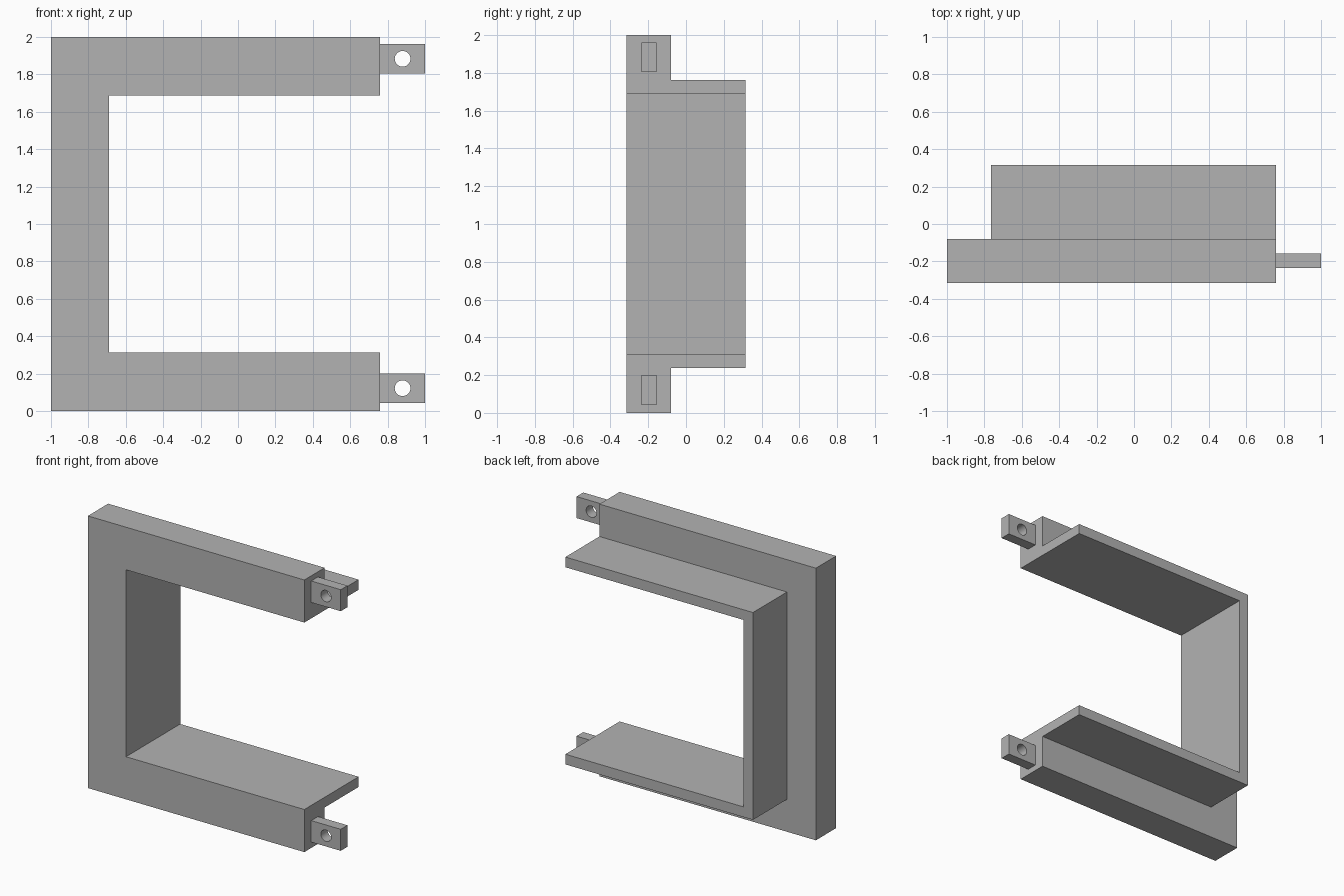
import bpy, bmesh, math
from mathutils import Vector

if "Cube" in bpy.data.objects:
    bpy.data.objects.remove(bpy.data.objects["Cube"], do_unlink=True)

grey = bpy.data.materials.new("plain grey")
grey.use_nodes = True
grey.diffuse_color = (0.45, 0.45, 0.45, 1)
grey.node_tree.nodes["Principled BSDF"].inputs["Base Color"].default_value = grey.diffuse_color


def finish(bm, name):
    bmesh.ops.recalc_face_normals(bm, faces=bm.faces)
    mesh = bpy.data.meshes.new(name)
    bm.to_mesh(mesh)
    bm.free()
    mesh.materials.append(grey)
    obj = bpy.data.objects.new(name, mesh)
    bpy.context.collection.objects.link(obj)
    return obj


# Three-sided frame: an L section (outward offset, y) swept around the opening
END_X, INNER_X, MID_Z, HALF_OPENING = 0.76, -0.69, 1.0, 0.687
FRONT, STEP, BACK = -0.315, -0.08, 0.315
WALL, RIM = 0.075, 0.313
section = [(0, FRONT), (RIM, FRONT), (RIM, STEP), (WALL, STEP), (WALL, BACK), (0, BACK)]

bm = bmesh.new()
rings = []
for end, side in ((True, -1), (False, -1), (False, 1), (True, 1)):
    rings.append([bm.verts.new((END_X if end else max(INNER_X - d, -1), y,
                                MID_Z + side * (HALF_OPENING + d)))
                  for d, y in section])
for a, b in zip(rings, rings[1:]):
    for i in range(len(section)):
        j = (i + 1) % len(section)
        bm.faces.new((a[i], a[j], b[j], b[i]))
bm.faces.new(rings[0])
bm.faces.new(rings[-1])
finish(bm, "frame")


# Mounting tabs: small plates, each with a round through hole
def tab(name, z):
    x, half_w, half_h, radius, sides = 0.88, 0.12, 0.079, 0.042, 32
    y_front, depth = -0.235, 0.078
    corners = [(x + sx * half_w, z + sz * half_h)
               for sx, sz in ((-1, -1), (1, -1), (1, 1), (-1, 1))]
    hole = [(x + radius * math.cos(math.tau * i / sides),
             z + radius * math.sin(math.tau * i / sides)) for i in range(sides)]
    bm = bmesh.new()
    edges = []
    for loop in (corners, hole):
        vs = [bm.verts.new((px, y_front, pz)) for px, pz in loop]
        edges += [bm.edges.new((vs[i - 1], vs[i])) for i in range(len(vs))]
    bmesh.ops.triangle_fill(bm, edges=edges, use_beauty=True, normal=(0, -1, 0))
    out = bmesh.ops.extrude_face_region(bm, geom=bm.faces[:], use_keep_orig=True)
    moved = [g for g in out["geom"] if isinstance(g, bmesh.types.BMVert)]
    bmesh.ops.translate(bm, verts=moved, vec=Vector((0, depth, 0)))
    obj = finish(bm, name)
    bpy.ops.object.select_all(action="DESELECT")
    obj.select_set(True)
    bpy.context.view_layer.objects.active = obj
    bpy.ops.object.shade_smooth_by_angle(angle=math.radians(30))


tab("lower_tab", 0.122)
tab("upper_tab", 1.883)
